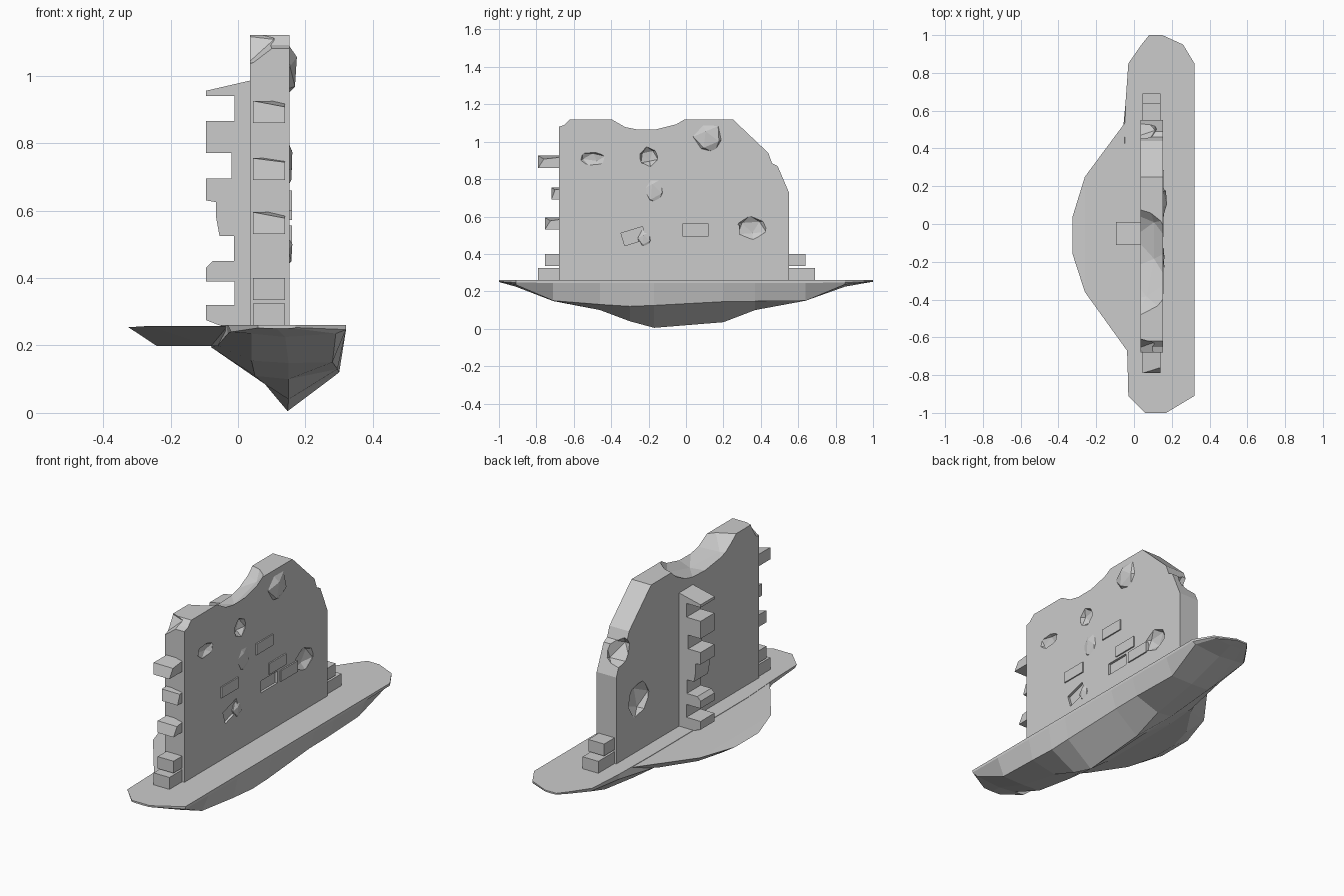
import bpy, bmesh
from mathutils import Matrix, Vector


def finish(name, bm):
    bmesh.ops.recalc_face_normals(bm, faces=bm.faces)
    me = bpy.data.meshes.new(name)
    bm.to_mesh(me)
    bm.free()
    ob = bpy.data.objects.new(name, me)
    bpy.context.collection.objects.link(ob)
    return ob


def prism(name, pts, offset):
    bm = bmesh.new()
    face = bm.faces.new([bm.verts.new(p) for p in pts])
    ext = bmesh.ops.extrude_face_region(bm, geom=[face])
    vs = [g for g in ext["geom"] if isinstance(g, bmesh.types.BMVert)]
    bmesh.ops.translate(bm, verts=vs, vec=offset)
    return finish(name, bm)


def add_box(bm, x, y, z, rot=0):
    c = Vector(((x[0] + x[1]) / 2, (y[0] + y[1]) / 2, (z[0] + z[1]) / 2))
    m = Matrix.Translation(c) @ Matrix.Rotation(rot, 4, 'X') @ Matrix.Diagonal(
        (x[1] - x[0], y[1] - y[0], z[1] - z[0], 1))
    return bmesh.ops.create_cube(bm, size=1, matrix=m)["verts"]


def add_rock(bm, c, r, sub=1, rot=0.4):
    m = Matrix.Translation(c) @ Matrix.Diagonal((*r, 1)) @ Matrix.Rotation(rot, 4, 'X')
    bmesh.ops.create_icosphere(bm, subdivisions=sub, radius=1, matrix=m)


X0, X1 = 0.035, 0.153

# Broken wall slab
outline = [(-.68, .25), (.55, .25), (.55, .73), (.49, .87), (.46, .885), (.44, .94),
           (.25, 1.12), (-.62, 1.12), (-.65, 1.09), (-.68, 1.08)]
wall = prism("wall", [(X0, y, z) for y, z in outline], (X1 - X0, 0, 0))

# Bites, chips, craters and recessed brick carved from the wall
bm = bmesh.new()
add_rock(bm, (0, -.2, 1.21), (.25, .34, .2), 2)
add_rock(bm, (.02, -.70, 1.13), (.12, .11, .11))
add_rock(bm, (.04, .53, .86), (.10, .11, .10))
add_rock(bm, (.03, .36, .54), (.05, .10, .10))
add_rock(bm, (.155, .35, .54), (.03, .09, .065), rot=.1)
add_rock(bm, (.155, -.50, .91), (.025, .075, .04), rot=.8)
add_rock(bm, (.155, -.20, .92), (.035, .055, .055), rot=.2)
add_box(bm, (.14, .17), (-.02, .12), (.495, .56))
add_box(bm, (.14, .17), (-.34, -.22), (.46, .53), .3)
cutter = finish("wall_cutter", bm)
cutter.hide_render = True
mod = wall.modifiers.new("chips", 'BOOLEAN')
mod.operation = 'DIFFERENCE'
mod.solver = 'EXACT'
mod.object = cutter
bpy.context.view_layer.objects.active = wall
bpy.ops.object.modifier_apply(modifier="chips")
bpy.data.objects.remove(cutter)

# Toothed buttress on the left face
teeth = [(.05, .985), (.035, .985), (-.095, .955), (-.095, .94), (-.01, .94), (-.01, .865),
         (-.095, .865), (-.095, .77), (-.02, .77), (-.02, .695), (-.095, .695),
         (-.095, .63), (-.065, .625), (-.065, .58), (-.055, .525), (-.012, .525),
         (-.012, .45), (-.075, .45), (-.095, .43), (-.095, .39), (-.01, .39),
         (-.01, .32), (-.095, .32), (-.095, .275), (-.03, .25), (.05, .25)]
prism("buttress", [(x, .01, z) for x, z in teeth], (0, -.12, 0))

# Bricks left sticking out of both wall ends
bm = bmesh.new()
for y0, y1, z0, z1, slant in [(-.79, -.6, .255, .325, 0), (-.755, -.6, .335, .40, 0),
                              (-.755, -.6, .53, .595, .03), (-.72, -.6, .69, .755, .02),
                              (-.79, -.6, .86, .925, .03),
                              (.5, .69, .255, .325, 0), (.5, .64, .335, .40, 0)]:
    vs = add_box(bm, (.045, .14), (y0, y1), (z0, z1))
    for v in vs:
        if v.co.y < -.7 and v.co.x > .1 and v.co.z > z0 + .03:
            v.co.y += slant
            v.co.z -= slant * .6
finish("end_bricks", bm)

# Slightly raised bricks on the right face
bm = bmesh.new()
for y, z, rot in [(.005, .75, 0), (-.295, .63, 0), (.115, .602, 0), (.215, .525, 0)]:
    add_box(bm, (.12, .16), (y - .072, y + .072), (z - .03, z + .03), rot)
finish("face_bricks", bm)

# Rough stone lumps on the right face
bm = bmesh.new()
add_rock(bm, (.145, .12, 1.02), (.033, .085, .085))
add_rock(bm, (.145, -.17, .74), (.018, .06, .08))
add_rock(bm, (.145, -.22, .48), (.018, .04, .05))
finish("stone_lumps", bm)

# Keeled ground rock: y, left/right rim, rim z, right knuckle, keel, left knuckle, wing
stations = [
    (-1.0, .06, .17, .253, (.165, .251), (.115, .25), (.075, .251), (.06, .252)),
    (-.91, -.03, .32, .247, (.29, .235), (.14, .225), (.04, .235), (-.02, .24)),
    (-.71, -.035, .32, .245, (.28, .15), (.15, .148), (.04, .155), (-.03, .235)),
    (-.46, -.05, .32, .245, (.295, .13), (.15, .10), (.05, .11), (-.06, .20)),
    (-.30, -.05, .32, .245, (.30, .12), (.15, .04), (.08, .085), (-.08, .195)),
    (-.17, -.05, .32, .245, (.30, .125), (.147, .005), (.08, .085), (-.08, .195)),
    (.20, -.05, .32, .245, (.29, .145), (.15, .035), (.08, .085), (-.08, .195)),
    (.37, -.05, .32, .245, (.29, .147), (.15, .10), (.06, .11), (-.07, .20)),
    (.64, -.045, .32, .245, (.28, .15), (.15, .15), (.04, .155), (-.04, .23)),
    (.85, -.03, .32, .247, (.30, .237), (.14, .225), (.04, .235), (-.02, .24)),
    (.95, .04, .26, .251, (.25, .246), (.15, .243), (.08, .245), (.045, .248)),
    (1.0, .08, .15, .254, (.147, .252), (.115, .251), (.09, .252), (.08, .253))]
bm = bmesh.new()
rings = []
for y, xl, xr, zr, k, b, lk, w in stations:
    sec = [(xl, .26), (xr, .26), (xr, zr), k, b, lk, w]
    rings.append([bm.verts.new((x, y, z)) for x, z in sec])
for a, b in zip(rings, rings[1:]):
    for i in range(7):
        j = (i + 1) % 7
        bm.faces.new((a[i], a[j], b[j], b[i]))
bm.faces.new(rings[0])
bm.faces.new(rings[-1])
finish("ground_rock", bm)

# Ledge jutting out on the left
bm = bmesh.new()
for x, y in [(-.03, .56), (-.06, .51), (-.26, .25), (-.325, .04), (-.325, -.16),
             (-.26, -.36), (-.06, -.63), (-.03, -.68), (.1, -.6), (.1, .5)]:
    bm.verts.new((x, y, .258 if x > -.3 else .254))
for x, y in [(-.08, .36), (-.20, .18), (-.24, .03), (-.24, -.14), (-.20, -.29),
             (-.08, -.47), (.05, -.4), (.05, .3)]:
    bm.verts.new((x, y, .198))
bmesh.ops.convex_hull(bm, input=bm.verts)
bmesh.ops.dissolve_limit(bm, angle_limit=.02, verts=bm.verts, edges=bm.edges)
finish("side_ledge", bm)
